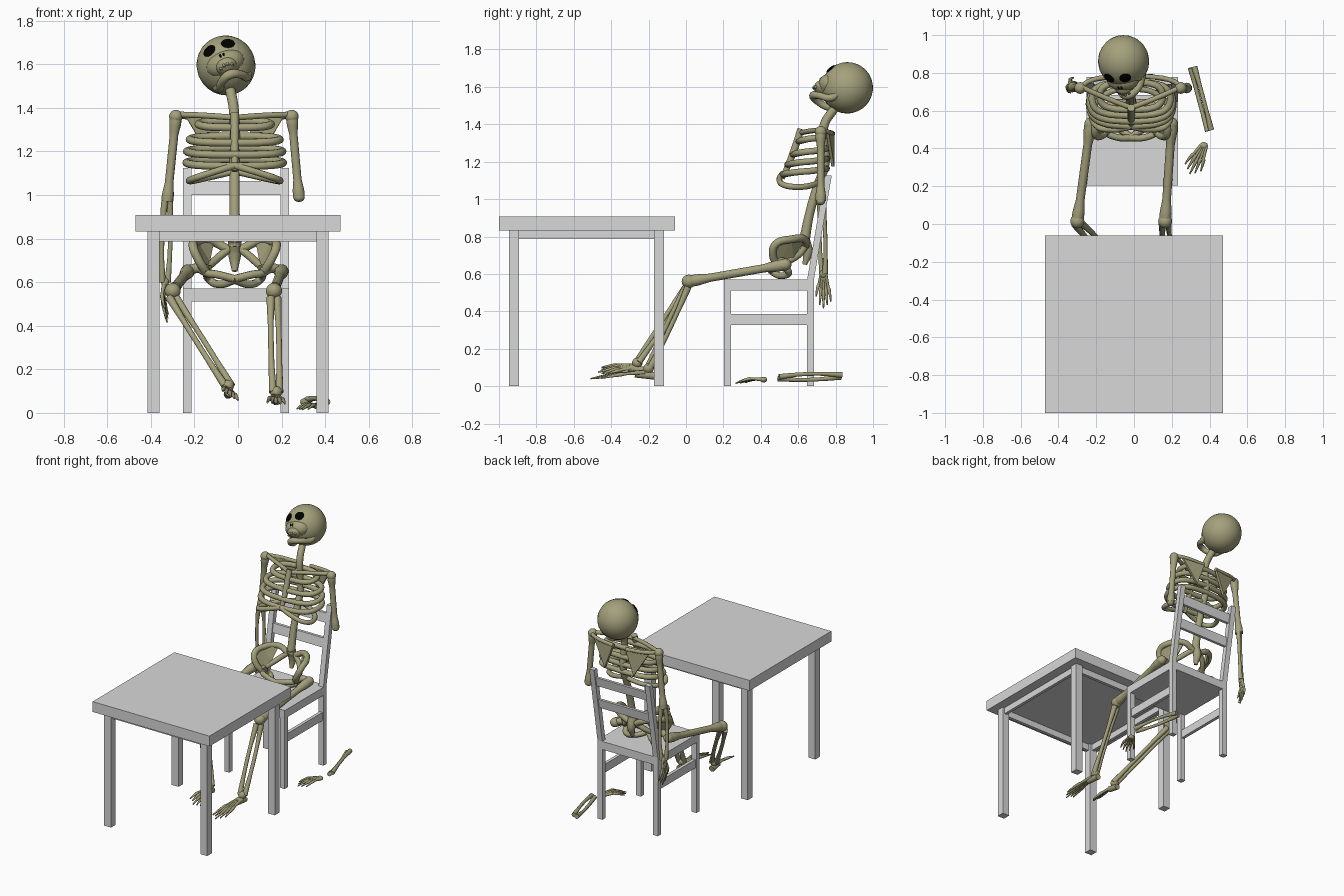
import bpy, bmesh, math
from mathutils import Matrix, Vector

default_cube = bpy.data.objects.get("Cube")
if default_cube:
    bpy.data.objects.remove(default_cube, do_unlink=True)


def material(name, r, g, b):
    mat = bpy.data.materials.new(name)
    mat.use_nodes = True
    mat.diffuse_color = (r, g, b, 1)
    mat.node_tree.nodes["Principled BSDF"].inputs["Base Color"].default_value = (r, g, b, 1)
    return mat


bone_mat = material("olive bone", .37, .355, .2)
grey_mat = material("plain grey", .69, .69, .69)
black_mat = material("socket black", 0, 0, 0)
MID = -.015  # centre line of the body
SIDES = (("left", 1), ("right", -1))


def add_object(name, mesh, mat, smooth):
    mesh.materials.clear()
    mesh.materials.append(mat)
    for face in mesh.polygons:
        face.use_smooth = smooth
        face.material_index = 0
    obj = bpy.data.objects.new(name, mesh)
    bpy.context.collection.objects.link(obj)
    return obj


def from_bmesh(name, bm, mat, smooth):
    mesh = bpy.data.meshes.new(name)
    bm.to_mesh(mesh)
    bm.free()
    return add_object(name, mesh, mat, smooth)


def box(name, xs, ys, zs, lean=0):
    """Box between limits; lean shifts the top along y."""
    bm = bmesh.new()
    bmesh.ops.create_cube(bm, size=1)
    for v in bm.verts:
        top = v.co.z > 0
        v.co = (xs[v.co.x > 0], ys[v.co.y > 0] + lean * top, zs[top])
    from_bmesh(name, bm, grey_mat, False)


def ball(name, place, size, mat=bone_mat, frame=Matrix()):
    bm = bmesh.new()
    scale = Matrix.Diagonal(Vector(size).to_4d())
    bmesh.ops.create_uvsphere(bm, u_segments=24, v_segments=16, radius=1,
                              matrix=frame @ Matrix.Translation(place) @ scale)
    from_bmesh(name, bm, mat, True)


def tube(name, paths, radius, cyclic=False, frame=Matrix()):
    """Smooth round tubes; a fourth value on a point scales the radius."""
    curve = bpy.data.curves.new(name, "CURVE")
    curve.dimensions = "3D"
    curve.bevel_depth = radius
    curve.bevel_resolution = 3
    curve.resolution_u = 6
    curve.use_fill_caps = True
    for path in paths:
        spline = curve.splines.new("BEZIER")
        spline.bezier_points.add(len(path) - 1)
        spline.use_cyclic_u = cyclic
        for knot, p in zip(spline.bezier_points, path):
            knot.co = frame @ Vector(p[:3])
            knot.radius = p[3] if len(p) > 3 else 1
            knot.handle_left_type = knot.handle_right_type = "AUTO"
    helper = bpy.data.objects.new(name + " path", curve)
    bpy.context.collection.objects.link(helper)
    bpy.context.view_layer.update()
    graph = bpy.context.evaluated_depsgraph_get()
    mesh = bpy.data.meshes.new_from_object(helper.evaluated_get(graph))
    bpy.data.objects.remove(helper, do_unlink=True)
    add_object(name, mesh, bone_mat, True)


def plate(name, points, thickness):
    bm = bmesh.new()
    bm.faces.new([bm.verts.new(p) for p in points])
    bmesh.ops.triangulate(bm, faces=bm.faces[:])
    obj = from_bmesh(name, bm, bone_mat, False)
    solid = obj.modifiers.new("thickness", "SOLIDIFY")
    solid.thickness = thickness
    solid.offset = 0


def long_bone(name, a, b, radius, flare=1.4):
    """Straight shaft with swollen ends."""
    a, b = Vector(a), Vector(b)
    profile = ((0, flare), (.08, flare), (.22, 1), (.78, 1), (.92, flare), (1, flare))
    tube(name, [[(*a.lerp(b, t), k) for t, k in profile]], radius)


def paired_bones(name, a, b, offset, radius, bow):
    """Two thin parallel bones, bowed apart."""
    a, b, offset, bow = Vector(a), Vector(b), Vector(offset), Vector(bow)
    tube(name, [[(*(a + offset * s), 1.5), *[tuple(a.lerp(b, t) + offset * s + bow * s) for t in (.3, .7)],
                 (*(b + offset * s), 1.4)] for s in (-1, 1)], radius)


def digits_fan(name, root, ahead, across, curl, radius, thumb):
    """Five jointed rays spreading from a wrist or ankle."""
    root, ahead, across, curl = map(Vector, (root, ahead, across, curl))
    paths = []
    for i in range(5):
        s = (i - 2) / 2
        reach = thumb if i == 0 else 1 - .1 * abs(i - 2)
        shape = ((0, .3, 1.5, 0), (.45, .7, 1, 1), (.55, .8, 1.4, 1), (.8, 1, .9, .6), (1, 1.1, .5, 0))
        paths.append([(*(root + ahead * t * reach + across * s * w + curl * c), k) for t, w, k, c in shape])
    tube(name, paths, radius)


# Table
box("table_top", (-.47, .47), (-1, -.06), (.833, .908))
for side, s in SIDES:
    xs = sorted((s * .36, s * .415))
    for end, ys in (("front", (-.947, -.893)), ("back", (-.17, -.117))):
        box(f"table_{end}_{side}_leg", xs, ys, (0, .833))
    box(f"table_{side}_apron", sorted((s * .378, s * .4)), (-.893, -.17), (.787, .833))
for end, y in (("front", -.93), ("back", -.155)):
    box(f"table_{end}_apron", (-.36, .36), (y, y + .022), (.787, .833))

# Chair
box("chair_seat", (-.252, .234), (.203, .684), (.512, .571))
for side, xs in (("left", (.195, .234)), ("right", (-.252, -.213))):
    box(f"chair_front_{side}_leg", xs, (.203, .241), (0, .512))
    box(f"chair_back_{side}_leg", xs, (.648, .684), (0, .512))
    box(f"chair_{side}_stretcher", (xs[0] + .008, xs[1] - .008), (.241, .648), (.326, .386))
    box(f"chair_{side}_post", xs, (.648, .684), (.571, 1.125), .095)
for level, z in (("upper", 1), ("lower", .83)):
    y = .655 + .17 * (z - .571)
    box(f"chair_{level}_slat", (-.213, .195), (y, y + .02), (z, z + .065), .011)

# Skull, tipped back and to its right
head = (Matrix.Translation((-.055, .862, 1.595)) @ Matrix.Rotation(math.radians(-22), 4, "Y")
        @ Matrix.Rotation(math.radians(-40), 4, "X"))
ball("cranium", (0, 0, 0), (.135, .138, .138), frame=head)
ball("face", (0, -.078, -.055), (.09, .064, .06), frame=head)
ball("upper_jaw", (0, -.1, -.09), (.05, .046, .034), frame=head)
tube("lower_jaw", [[(-.085, .01, -.07), (-.07, -.01, -.12, 1.2), (-.045, -.08, -.148, 1.1), (0, -.11, -.152, 1.3),
                    (.045, -.08, -.148, 1.1), (.07, -.01, -.12, 1.2), (.085, .01, -.07)]], .017, frame=head)
tube("teeth", [[(.018 * i, -.136 + .006 * i * i, -.1), (.018 * i, -.138 + .006 * i * i, -.12)]
               for i in (-1.5, -.5, .5, 1.5)], .007, frame=head)
for side, s in SIDES:
    gaze = head @ Matrix.Rotation(math.radians(s * 20), 4, "Z") @ Matrix.Rotation(math.radians(-5), 4, "X")
    ball(f"{side}_eye_socket", (0, -.135, 0), (.032, .008, .029), black_mat, gaze)
    ball(f"{side}_nostril", (s * .008, -.14, -.052), (.005, .005, .011), black_mat, head)

# Spine, breastbone and ribs
tube("spine", [[(-.035, .79, 1.48), (-.02, .74, 1.4), (MID, .735, 1.3), (MID, .745, 1.2),
                (MID, .7, 1.06), (MID, .66, .92), (MID, .63, .76, 1.2)]], .024)
tube("breastbone", [[(MID, .615, 1.375), (MID, .57, 1.24), (MID, .515, 1.11, .7)]], .02)


def rounded(value):
    return math.copysign(abs(value) ** .7, value)


ribs = []
for z, width, front in ((1.31, .165, .605), (1.24, .205, .575), (1.185, .217, .545), (1.133, .22, .52)):
    half = (.75 - front) / 2
    ring = []
    for i in range(16):
        a = math.tau * (i + .5) / 16
        ring.append((MID + width * rounded(math.cos(a)), front + half * (1 + rounded(math.sin(a))),
                     z + .015 * (1 + math.sin(a))))
    ribs.append(ring)
tube("ribs", ribs, .018, cyclic=True)
for side, s in SIDES:
    tube(f"{side}_lowest_rib", [[(MID, .515, 1.135), (MID + s * .1, .5, 1.105), (MID + s * .19, .525, 1.075),
                                 (MID + s * .205, .6, 1.065), (MID + s * .13, .69, 1.08), (MID, .72, 1.11)]], .016)
    # Shoulder girdle
    tube(f"{side}_collarbone", [[(MID, .615, 1.355), (MID + s * .14, .67, 1.365), (MID + s * .265, .725, 1.37)]], .014)
    blade = [(MID + s * x, y, z) for x, y, z in ((.225, .755, 1.36), (.05, .785, 1.35), (.115, .785, 1.175))]
    plate(f"{side}_shoulder_blade", blade, .016)
    tube(f"{side}_blade_ridge", [[blade[1], blade[0], (MID + s * .265, .725, 1.365)]], .013)

    # Pelvis
    def hip(x, y, z):
        return MID + s * x, y, z
    crest = [hip(.03, .64, .75), hip(.1, .635, .785), hip(.175, .56, .785), hip(.19, .48, .76),
             hip(.165, .465, .7), hip(.13, .49, .645)]
    tube(f"{side}_hip_crest", [crest], .021)
    plate(f"{side}_hip_wing", [*crest[1:], hip(.12, .57, .69)], .016)
    tube(f"{side}_hip_arch", [[crest[0], hip(.09, .6, .7), crest[-1], hip(.08, .46, .635), hip(0, .455, .615)]], .018)
    tube(f"{side}_sit_bone", [[crest[-1], hip(.115, .55, .61), hip(.07, .51, .59), hip(0, .46, .61)]], .018)
tube("sacrum", [[(MID, .63, .79, 1.2), (MID, .65, .72, 1.1), (MID, .635, .65, .5)]], .026)

# Legs
for side, s, knee, ankle, toes, spread in (
        ("left", 1, (.165, .015, .56), (.175, -.2, .095), (0, -.29, -.035), (.036, 0, -.004)),
        ("right", -1, (-.3, .015, .56), (-.045, -.26, .125), (.012, -.19, -.03), (.032, 0, -.02))):
    thigh = Vector((MID + s * .215, .53, .65))
    tube(f"{side}_femur_neck", [[(MID + s * .12, .49, .65, 1.3), (MID + s * .17, .515, .665), thigh]], .023)
    ball(f"{side}_hip_knob", thigh, (.032, .034, .032))
    long_bone(f"{side}_femur", thigh, knee, .023)
    ball(f"{side}_knee", knee, (.037, .038, .036))
    shin_top = Vector(knee) + Vector((0, -.01, -.03))
    paired_bones(f"{side}_shin", shin_top, ankle, (.015, .006, 0), .013, (.003, .006, 0))
    ball(f"{side}_ankle", ankle, (.027, .028, .027))
    heel = Vector(ankle) + Vector((0, .03, -.04))
    tube(f"{side}_heel", [[heel, Vector(ankle) + Vector(toes) * .25 + Vector((0, 0, -.02))]], .021)
    digits_fan(f"{side}_foot", Vector(ankle) + Vector((0, -.02, -.02)), toes, spread, (0, 0, .006), .008, .9)

# Right arm hangs beside the chair
shoulder, elbow, wrist = (-.285, .72, 1.36), (-.325, .725, .97), (-.335, .735, .6)
ball("right_shoulder", shoulder, (.031, .031, .031))
long_bone("right_upper_arm", shoulder, elbow, .02)
paired_bones("right_forearm", elbow, wrist, (.012, .008, 0), .011, (.006, .006, 0))
ball("right_wrist", wrist, (.018, .02, .022))
digits_fan("right_hand", wrist, (.01, 0, -.185), (.006, .036, 0), (-.012, 0, 0), .007, .65)

# Left arm ends at the elbow; the rest lies on the floor
shoulder, elbow = (.247, .72, 1.36), (.28, .72, .99)
ball("left_shoulder", shoulder, (.031, .031, .031))
long_bone("left_upper_arm", shoulder, elbow, .02)
ball("left_elbow", elbow, (.026, .024, .022))
paired_bones("left_forearm", (.31, .83, .055), (.4, .495, .045), (.009, .003, .005), .011, (.002, 0, .009))
ball("left_wrist", (.37, .415, .035), (.021, .019, .015))
digits_fan("left_hand", (.37, .415, .035), (-.075, -.15, -.02), (-.036, .02, 0), (0, 0, .012), .007, .75)
